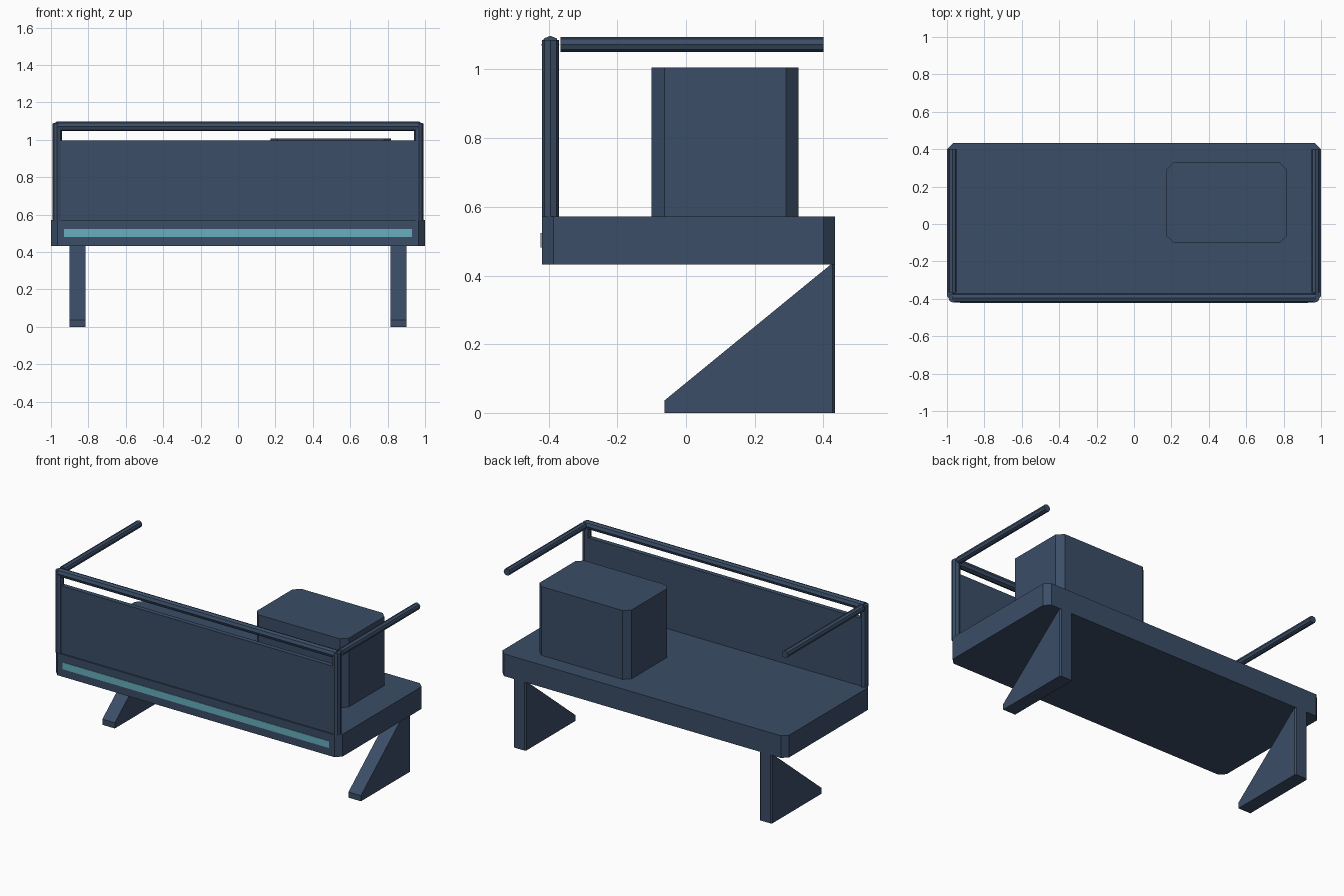
import bpy, bmesh, math

if "Cube" in bpy.data.objects:
    bpy.data.objects.remove(bpy.data.objects["Cube"])


def material(name, rgb):
    m = bpy.data.materials.new(name)
    m.diffuse_color = (*rgb, 1)
    m.use_nodes = True
    m.node_tree.nodes["Principled BSDF"].inputs["Base Color"].default_value = m.diffuse_color
    return m


NAVY = material("slate blue", (0.043, 0.075, 0.135))
TEAL = material("teal light", (0.135, 0.43, 0.52))


def finish(name, bm, mat):
    bmesh.ops.recalc_face_normals(bm, faces=bm.faces)
    me = bpy.data.meshes.new(name)
    bm.to_mesh(me)
    bm.free()
    me.materials.append(mat)
    ob = bpy.data.objects.new(name, me)
    bpy.context.collection.objects.link(ob)
    return ob


def box(name, lo, hi, mat=NAVY, chamfer=0):
    """Box between two corners, optionally with chamfered upright edges."""
    bm = bmesh.new()
    bmesh.ops.create_cube(bm, size=1)
    for v in bm.verts:
        v.co = [(l + h) / 2 + c * (h - l) for l, h, c in zip(lo, hi, v.co)]
    if chamfer:
        upright = [e for e in bm.edges
                   if abs(e.verts[0].co.z - e.verts[1].co.z) > 1e-4]
        bmesh.ops.bevel(bm, geom=upright, offset=chamfer, segments=1,
                        affect='EDGES', profile=0.5)
    return finish(name, bm, mat)


def rod(name, centre, length, radius, rotation=(0, 0, 0)):
    """Eight-sided bar."""
    bpy.ops.mesh.primitive_cylinder_add(vertices=8, radius=radius, depth=length,
                                        location=centre, rotation=rotation)
    ob = bpy.context.object
    ob.name = name
    ob.data.materials.append(NAVY)
    return ob


def leg(name, x0, x1):
    """Triangular bracket leg with lightly chamfered rear edges."""
    bm = bmesh.new()
    profile = [(-0.063, 0), (0.434, 0), (0.434, 0.435), (0.425, 0.435), (-0.063, 0.036)]
    face = bm.faces.new([bm.verts.new((x0, y, z)) for y, z in profile])
    ext = bmesh.ops.extrude_face_region(bm, geom=[face])
    for v in ext["geom"]:
        if isinstance(v, bmesh.types.BMVert):
            v.co.x = x1
    rear = [e for e in bm.edges if all(v.co.y > 0.43 for v in e.verts)
            and abs(e.verts[0].co.z - e.verts[1].co.z) > 0.1]
    bmesh.ops.bevel(bm, geom=rear, offset=0.007, segments=1,
                    affect='EDGES', profile=0.5)
    return finish(name, bm, NAVY)


# Deck, cabinet, front panel and light strip
box("deck", (-1, -0.42, 0.432), (1, 0.434, 0.572), chamfer=0.034)
box("cabinet", (0.175, -0.10, 0.572), (0.817, 0.328, 1.006), chamfer=0.037)
box("front_panel", (-0.97, -0.41, 0.572), (0.97, -0.38, 0.997))
box("light_strip", (-0.93, -0.423, 0.481), (0.93, -0.418, 0.524), TEAL)

# Front rail across the posts
rod("front_rail", (0, -0.395, 1.072), 1.94, 0.026, (0, math.pi / 2, 0))

# Paired posts, side rails and legs
for side, s in (("left", -1), ("right", 1)):
    rod(side + "_post", (s * 0.967, -0.395, 0.828), 0.516, 0.025)
    rod(side + "_side_rail", (s * 0.97, 0.0175, 1.073), 0.765, 0.022,
        (math.pi / 2, 0, 0))
    leg(side + "_leg", s * 0.815, s * 0.902)
